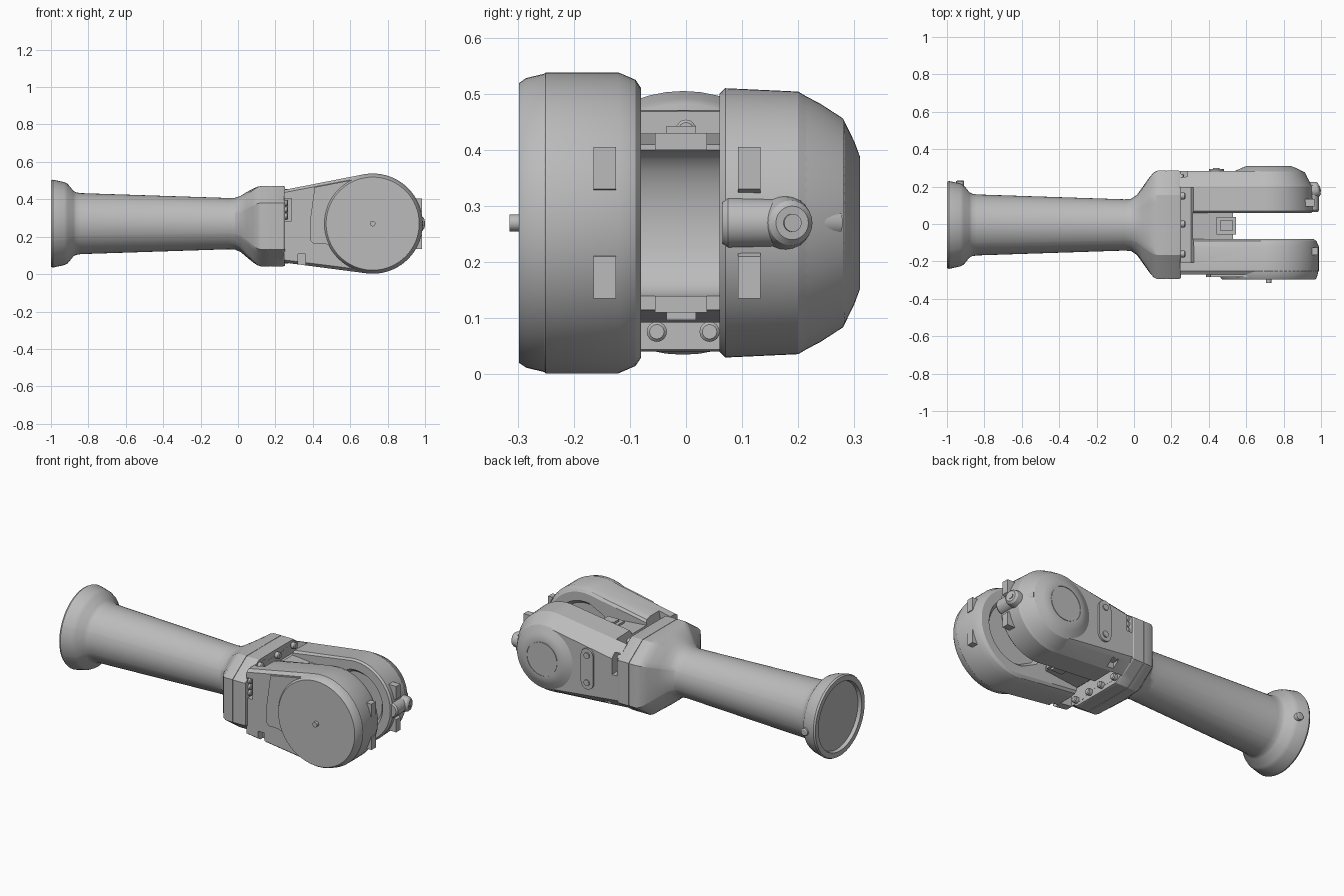
import bpy, bmesh
from math import sin, cos, pi, radians, atan2
from mathutils import Vector

if "Cube" in bpy.data.objects:
    bpy.data.objects.remove(bpy.data.objects["Cube"])

grey = bpy.data.materials.new("machine grey")
grey.use_nodes = True
grey.diffuse_color = (0.5, 0.5, 0.5, 1)
grey.node_tree.nodes["Principled BSDF"].inputs["Base Color"].default_value = (0.5, 0.5, 0.5, 1)

CY, CZ, JX = -0.005, 0.27, 0.72   # long axis offset and height, joint axis position
FZ = 0.256                        # flange centre height
parts = []


def skin(name, rings):
    """Join rings of equal point count into a closed solid."""
    bm = bmesh.new()
    rows = [[bm.verts.new(p) for p in ring] for ring in rings]
    n = len(rows[0])
    for a, b in zip(rows, rows[1:]):
        for i in range(n):
            j = (i + 1) % n
            bm.faces.new((a[i], a[j], b[j], b[i]))
    bm.faces.new(rows[0])
    bm.faces.new(rows[-1])
    bmesh.ops.recalc_face_normals(bm, faces=bm.faces)
    me = bpy.data.meshes.new(name)
    bm.to_mesh(me)
    bm.free()
    me.materials.append(grey)
    ob = bpy.data.objects.new(name, me)
    bpy.context.collection.objects.link(ob)
    parts.append(ob)
    return ob


def slab(name, outline, y0, y1):
    """Side-view outline (x, z) extruded along y."""
    return skin(name, [[(x, y, z) for x, z in outline] for y in (y0, y1)])


def lathe(name, origin, axis, profile, n=24):
    """Turned part: profile of (distance along axis, radius)."""
    q = Vector(axis).to_track_quat('Z', 'Y')
    o = Vector(origin)
    return skin(name, [[o + q @ Vector((r * cos(2 * pi * i / n), r * sin(2 * pi * i / n), d))
                        for i in range(n)] for d, r in profile])


def box(name, x, y, z):
    return slab(name, [(x[0], z[0]), (x[1], z[0]), (x[1], z[1]), (x[0], z[1])], *y)


def cut(cutter, targets):
    """Subtract a cutter from each target, then discard it."""
    parts.remove(cutter)
    cutter.hide_render = True
    for ob in targets:
        mod = ob.modifiers.new("cut", 'BOOLEAN')
        mod.operation, mod.solver, mod.object = 'DIFFERENCE', 'EXACT', cutter
        bpy.context.view_layer.objects.active = ob
        bpy.ops.object.modifier_apply(modifier=mod.name)
    bpy.data.objects.remove(cutter)


# Tube, end collar and flange as one loft from round to chamfered rectangle
HY, HZ, KY, KZ = 0.29, 0.215, 0.13, 0.09
angles = [2 * pi * i / 48 for i in range(48)]
for a, b in ((HY, HZ - KZ), (HY - KY, HZ)):
    angles += [atan2(sz * b, sy * a) % (2 * pi) for sy in (1, -1) for sz in (1, -1)]
angles.sort()


def flange_radius(a):
    c, s = abs(cos(a)), abs(sin(a))
    return 1 / max(c / HY, s / HZ, (c * KZ + s * KY) / (HY * KZ + HZ * KY - KY * KZ))


def section(x, r, t):
    dist = [(1 - t) * r + t * flange_radius(a) for a in angles]
    mid = CZ + (FZ - CZ) * t
    return [(x, CY + d * cos(a), mid + d * sin(a)) for a, d in zip(angles, dist)]


skin("forearm_tube", [section(*s) for s in (
    (-0.98, 0.195, 0), (-1, 0.2, 0), (-1, 0.23, 0), (-0.99, 0.235, 0), (-0.93, 0.222, 0), (-0.91, 0.212, 0),
    (-0.88, 0.175, 0), (-0.865, 0.167, 0), (-0.84, 0.163, 0), (-0.05, 0.137, 0),
    (-0.015, 0.137, 0.02), (0.015, 0.142, 0.12), (0.045, 0.147, 0.38), (0.08, 0.15, 0.72),
    (0.105, 0.15, 0.93), (0.125, 0.15, 1), (0.17, 0.15, 1), (0.17, 0.15, 0.97),
    (0.175, 0.15, 0.97), (0.175, 0.15, 1), (0.24, 0.15, 1), (0.25, 0.15, 0.96))])
lathe("collar_screw", (-0.93, 0.2, CZ - 0.02), (0, 1, 0), [(0, 0.022), (0.028, 0.022), (0.032, 0.016)], 16)


# Fork arms: teardrop outlines stacked along the joint axis
def teardrop(y, r, h):
    ring = [(JX + r * cos(a), y, CZ + r * sin(a))
            for a in (radians(-100 + 5 * i) for i in range(41))]
    return ring + [(0.245, y, FZ + h * k) for k in (1, 0.5, -0.5, -1)]


def circle(y, r):
    angs = [-100 + 5 * i for i in range(41)] + [132, 164, 196, 228]
    return [(JX + r * cos(radians(a)), y, CZ + r * sin(radians(a))) for a in angs]


front_arm = skin("front_fork_arm", [
    circle(-0.105, 0.17), circle(-0.08, 0.19), teardrop(-0.08, 0.24, 0.175), teardrop(-0.09, 0.255, 0.188),
    teardrop(-0.12, 0.268, 0.194), teardrop(-0.25, 0.268, 0.194), teardrop(-0.27, 0.252, 0.18)])
back_arm = skin("back_fork_arm", [
    circle(0.085, 0.16), circle(0.06, 0.18), teardrop(0.06, 0.23, 0.175), teardrop(0.07, 0.24, 0.188),
    teardrop(0.2, 0.234, 0.185), teardrop(0.265, 0.195, 0.135), teardrop(0.283, 0.18, 0.115)])

# Joint covers
lathe("front_joint_cover", (JX, 0, CZ), (0, -1, 0),
      [(0.2, 0.267), (0.248, 0.267), (0.285, 0.258), (0.298, 0.249)], 64)
lathe("front_center_screw", (JX, -0.29, CZ), (0, -1, 0), [(0, 0.015), (0.025, 0.015)], 16)
lathe("back_joint_cover", (JX, 0, CZ), (0, 1, 0),
      [(0.2, 0.233), (0.24, 0.212), (0.28, 0.186), (0.3, 0.145), (0.31, 0.118),
       (0.31, 0.1), (0.307, 0.1), (0.307, 0.096), (0.31, 0.096)], 64)

# Raised side panels on the arms
slab("front_side_panel", [(0.385, 0.285), (0.41, 0.465), (0.62, 0.505), (0.62, 0.06),
                          (0.5, 0.15), (0.46, 0.165), (0.4, 0.165), (0.385, 0.18)], -0.26, -0.284)
slot = [(0.44 + 0.04 * cos(a), CZ + 0.01 + (0.08 if i < 9 else -0.08) + 0.04 * sin(a))
        for i, a in enumerate([pi * k / 8 for k in range(9)] + [pi + pi * k / 8 for k in range(9)])]
slab("back_slot_plate", slot, 0.26, 0.294)
for dz in (-0.08, 0.08):
    lathe("slot_plate_screw", (0.44, 0.28, CZ + 0.01 + dz), (0, 1, 0), [(0, 0.018), (0.02, 0.018)], 12)

# Web between the arms with a concave seat for the mating joint
seat = [(0.53 - 0.07 * cos(a), CZ + 0.13 * sin(a)) for a in (radians(-90 + 15 * i) for i in range(13))]
web = slab("fork_web", [(0.53, 0.115), (0.245, 0.085), (0.245, 0.435), (0.53, 0.41)] + seat[::-1], -0.1, 0.08)

# Pockets behind the flange, above and below, with brackets and bolts
for s, bolts in ((1, (-0.16, 0, 0.15)), (-1, (-0.16, -0.052, 0.042, 0.15))):
    wedge = [(0.251, CZ + s * 0.12), (0.251, CZ + s * 0.4), (0.36, CZ + s * 0.4), (0.305, CZ + s * 0.12)]
    cut(slab("pocket_cutter", wedge, -0.205, 0.195), (front_arm, back_arm, web))
    box("web_bracket", (0.44, 0.545), (-0.055, 0.037), sorted((CZ + s * 0.13, CZ + s * 0.16)))
    box("bracket_step", (0.46, 0.53), (-0.035, 0.018), sorted((CZ + s * 0.15, CZ + s * 0.173)))
    for y in bolts:
        lathe("pocket_bolt", (0.245, y, FZ + s * 0.18), (1, 0, 0), [(0, 0.018), (0.025, 0.018), (0.03, 0.013)], 16)

# Side notches with flange bolts, and small relief slots under the arms
for arm, y0, y1 in ((front_arm, -0.32, -0.225), (back_arm, 0.215, 0.32)):
    cut(box("notch_cutter", (0.251, 0.285), (y0, y1), (0.285, 0.405)), (arm,))
    cut(box("relief_cutter", (0.32, 0.362), (y0, y1), (0.02, 0.108)), (arm,))
    for z in (0.31, 0.345, 0.38):
        lathe("flange_bolt", (0.245, y0 + 0.07 if y0 < 0 else y1 - 0.07, z), (1, 0, 0),
              [(0, 0.017), (0.018, 0.017), (0.022, 0.012)], 12)

# Rib stops on the rounded arm ends, tapering toward the middle
for name, y, reach in (("front", -0.145, 0.985), ("back", 0.113, 0.965)):
    for s in (1, -1):
        rib = [(0.88, CZ + s * 0.135), (0.9, CZ + s * 0.03), (reach, CZ + s * 0.06), (reach, CZ + s * 0.135)]
        slab(name + "_rib_stop", rib, y - 0.02, y + 0.02)

# Cable fitting at the back arm end
lathe("fitting_barrel", (0.945, 0.065, CZ), (0, 1, 0),
      [(0, 0.038), (0.01, 0.045), (0.08, 0.043), (0.14, 0.04)])
lathe("fitting_pod", (0.9, 0.165, CZ), (0.95, 0.25, 0),
      [(0, 0.055), (0.06, 0.046), (0.085, 0.04), (0.095, 0.03), (0.095, 0.016), (0.1, 0.016)])
lathe("fitting_spout", (0.92, 0.2, CZ), (-0.4, 0.9, 0), [(0, 0.026), (0.075, 0.026), (0.075, 0.018), (0.06, 0.018)])

# Smooth shading with crisp edges
for ob in bpy.context.view_layer.objects:
    ob.select_set(ob in parts)
bpy.context.view_layer.objects.active = parts[0]
bpy.ops.object.shade_smooth_by_angle(angle=radians(28))
